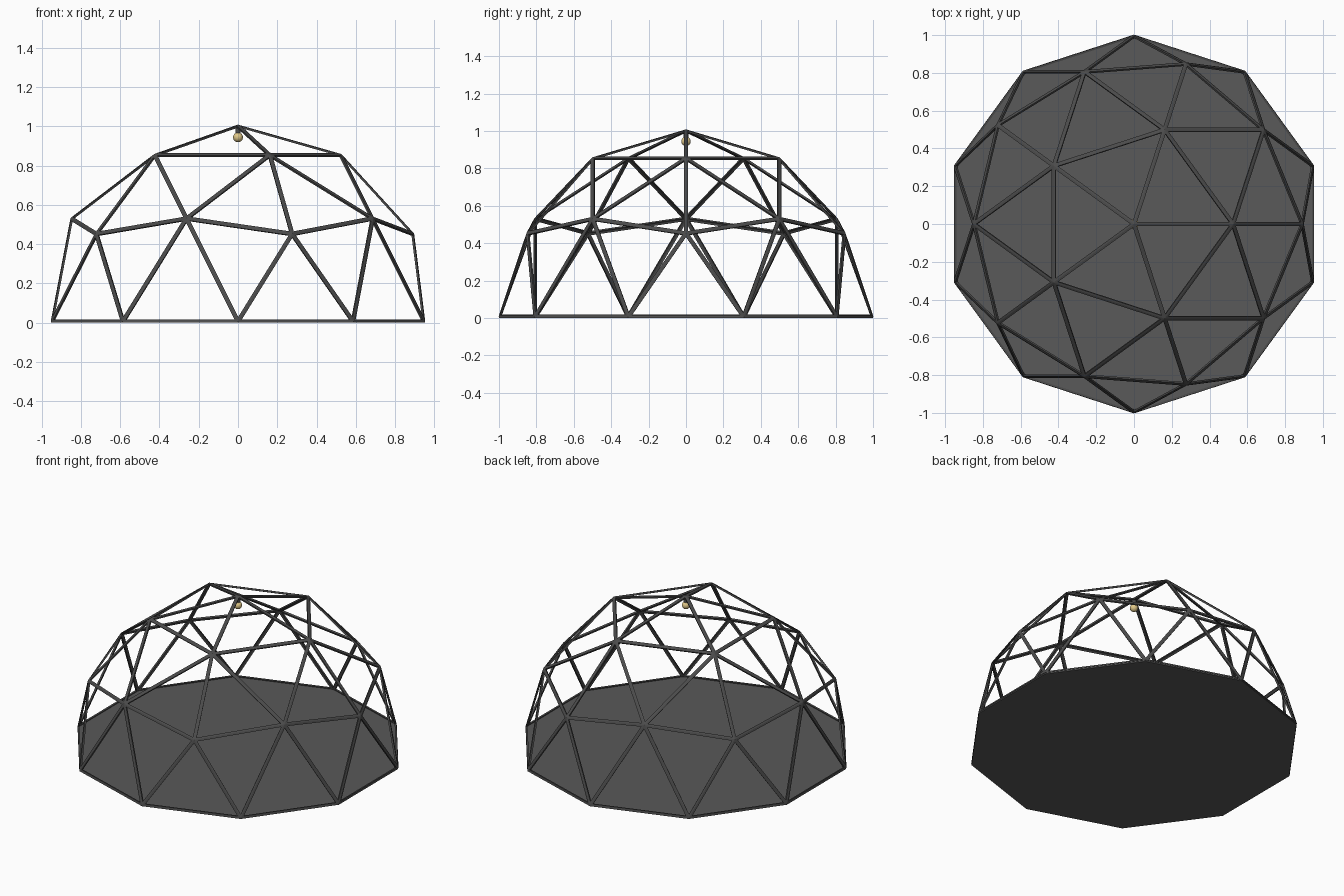
import bpy, bmesh
from math import sin, cos, radians
from mathutils import Vector

if "Cube" in bpy.data.objects:
    bpy.data.objects.remove(bpy.data.objects["Cube"])

R = 0.997       # dome radius at strut centre
LIFT = 0.006    # dome sits on the thin floor


def material(name, color):
    m = bpy.data.materials.new(name)
    m.diffuse_color = (*color, 1)
    m.use_nodes = True
    m.node_tree.nodes["Principled BSDF"].inputs["Base Color"].default_value = m.diffuse_color
    return m


dark = material("dark_metal", (0.07, 0.07, 0.07))
floor_grey = material("floor_grey", (0.1, 0.1, 0.1))
warm = material("warm_glass", (0.75, 0.58, 0.25))


def to_object(bm, name, mat):
    me = bpy.data.meshes.new(name)
    bm.to_mesh(me)
    bm.free()
    ob = bpy.data.objects.new(name, me)
    bpy.context.collection.objects.link(ob)
    me.materials.append(mat)
    return ob


def ring_point(deg, r, z):
    a = radians(deg)
    return Vector((r * cos(a), r * sin(a), z)) * R + Vector((0, 0, LIFT))


# Geodesic frame: upper half of a two-frequency icosahedron
bm = bmesh.new()
apex = bm.verts.new(ring_point(0, 0, 1))
upper = [bm.verts.new(ring_point(72 * k, 0.5257, 0.8507)) for k in range(5)]
middle = [bm.verts.new(ring_point(36 * k, *((0.8944, 0.4472) if k % 2 == 0 else (0.8507, 0.5257))))
          for k in range(10)]
base = [bm.verts.new(ring_point(36 * k + 18, 1, 0)) for k in range(10)]
for k in range(5):
    a, b = upper[k], upper[(k + 1) % 5]
    m0, m1, m2 = middle[2 * k], middle[2 * k + 1], middle[(2 * k + 2) % 10]
    for tri in ((apex, a, b), (a, m0, m1), (a, m1, b), (b, m1, m2)):
        bm.faces.new(tri)
for k in range(10):
    nxt = (k + 1) % 10
    bm.faces.new((middle[k], base[k], middle[nxt]))
    bm.faces.new((middle[nxt], base[k], base[nxt]))
bmesh.ops.recalc_face_normals(bm, faces=bm.faces)

# Open each triangle, leaving flat strips along its edges
panels = bm.faces[:]
bmesh.ops.inset_individual(bm, faces=panels, thickness=0.0105, use_even_offset=True)
bmesh.ops.delete(bm, geom=panels, context='FACES')
frame = to_object(bm, "dome_frame", dark)
sol = frame.modifiers.new("strut_depth", 'SOLIDIFY')
sol.thickness = 0.011
sol.offset = 0

# Ten-sided floor plate
bm = bmesh.new()
f = bm.faces.new([bm.verts.new((cos(radians(36 * k + 18)), sin(radians(36 * k + 18)), 0))
                  for k in range(10)])
ext = bmesh.ops.extrude_face_region(bm, geom=[f])
bmesh.ops.translate(bm, vec=(0, 0, 0.009),
                    verts=[v for v in ext["geom"] if isinstance(v, bmesh.types.BMVert)])
bmesh.ops.recalc_face_normals(bm, faces=bm.faces)
to_object(bm, "floor", floor_grey)

# Lamp hanging from the apex
bpy.ops.mesh.primitive_cylinder_add(vertices=16, radius=0.014, depth=0.034, location=(0, 0, 0.982))
socket = bpy.context.object
socket.name = "lamp_socket"
socket.data.materials.append(dark)
bpy.ops.object.shade_smooth_by_angle()
bpy.ops.mesh.primitive_uv_sphere_add(segments=20, ring_count=12, radius=0.025, location=(0, 0, 0.944))
bulb = bpy.context.object
bulb.name = "lamp_bulb"
bulb.data.materials.append(warm)
bpy.ops.object.shade_smooth_by_angle()
